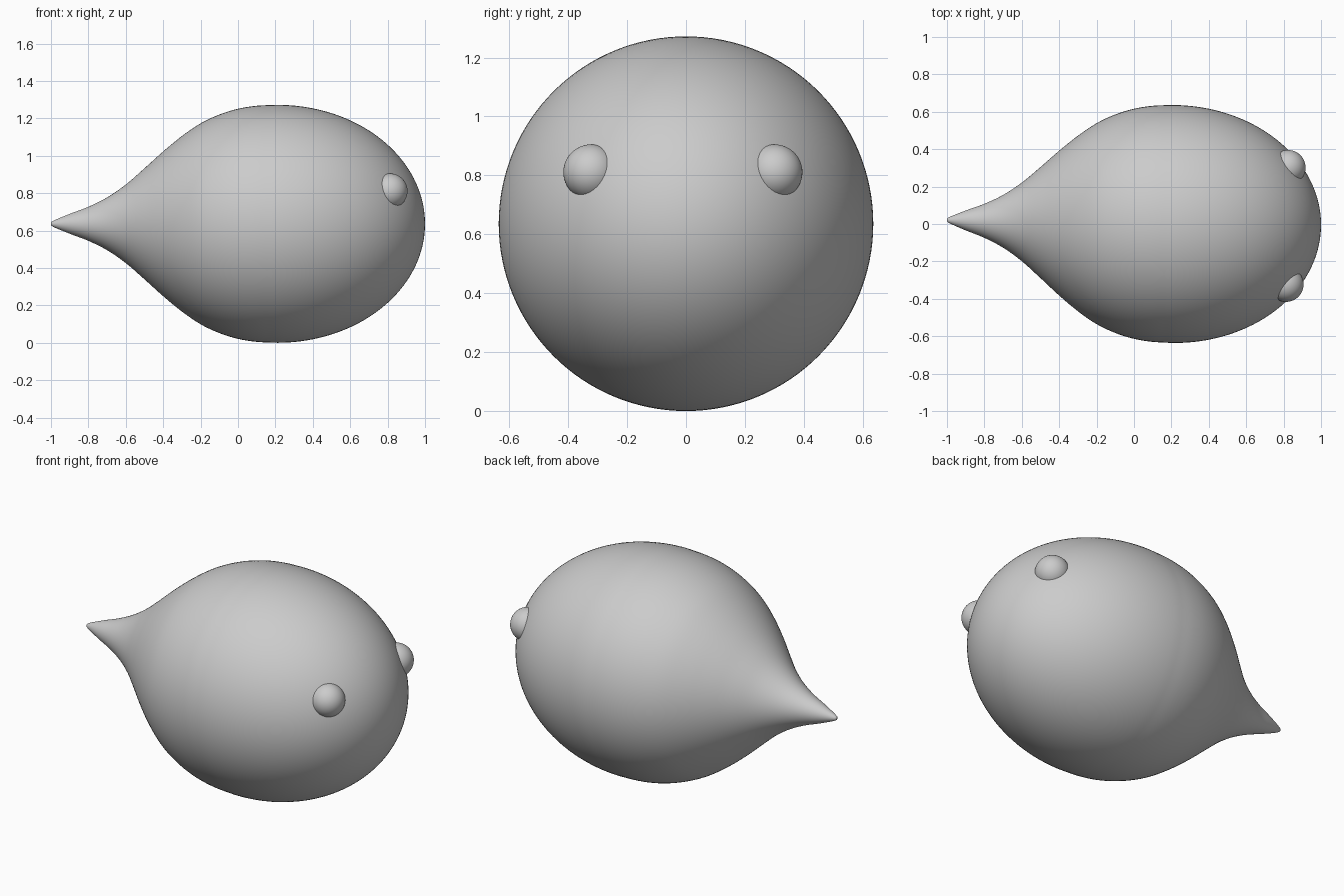
import bpy, bmesh, math
from mathutils import Matrix, Vector

cube = bpy.data.objects.get("Cube")
if cube:
    bpy.data.objects.remove(cube, do_unlink=True)

RADIUS = 0.636
BELLY_X = 0.21
NOSE_LENGTH = 0.79
TURN = Matrix.Rotation(math.radians(-1), 4, 'Z')
PIVOT = Vector((BELLY_X, 0, RADIUS))

grey = bpy.data.materials.new("plain grey")
grey.use_nodes = True
grey.diffuse_color = (0.6, 0.6, 0.6, 1)
bsdf = grey.node_tree.nodes["Principled BSDF"]
bsdf.inputs["Base Color"].default_value = (0.6, 0.6, 0.6, 1)


def finish(bm, name):
    """Apply the slight turn, place the part and shade it smooth."""
    bmesh.ops.recalc_face_normals(bm, faces=bm.faces)
    bm.transform(Matrix.Translation(PIVOT) @ TURN)
    mesh = bpy.data.meshes.new(name)
    bm.to_mesh(mesh)
    bm.free()
    mesh.materials.append(grey)
    for poly in mesh.polygons:
        poly.use_smooth = True
    obj = bpy.data.objects.new(name, mesh)
    bpy.context.collection.objects.link(obj)
    return obj


def smooth_profile(points, steps):
    """Catmull-Rom curve through the profile points."""
    pts = [Vector(p) for p in points]
    pts = [2 * pts[0] - pts[1]] + pts + [2 * pts[-1] - pts[-2]]
    out = []
    for a, b, c, d in zip(pts, pts[1:], pts[2:], pts[3:]):
        for i in range(steps):
            t = i / steps
            out.append(0.5 * (2 * b + (c - a) * t + (2 * a - 5 * b + 4 * c - d) * t * t
                              + (3 * b - a - 3 * c + d) * t ** 3))
    return out


# Body profile: drawn-out tail point, then a half ellipse for the blunt end
tail = [(-1.0, 0.0), (-0.99, 0.015), (-0.9, 0.053), (-0.8, 0.091), (-0.7, 0.141),
        (-0.6, 0.21), (-0.5, 0.297), (-0.4, 0.387), (-0.3, 0.469), (-0.2, 0.537),
        (-0.1, 0.584), (0.0, 0.615), (0.1, 0.631), (BELLY_X, RADIUS)]
profile = smooth_profile(tail, 5)
for i in range(41):
    a = math.pi / 2 * i / 40
    profile.append(Vector((BELLY_X + NOSE_LENGTH * math.sin(a), RADIUS * math.cos(a))))

# Body: the profile spun about the long axis
bm = bmesh.new()
verts = [bm.verts.new((p.x - BELLY_X, 0, max(p.y, 0))) for p in profile]
edges = [bm.edges.new(pair) for pair in zip(verts, verts[1:])]
bmesh.ops.spin(bm, geom=verts + edges, cent=(0, 0, 0), axis=(1, 0, 0),
               angle=2 * math.pi, steps=128, use_duplicate=False)
bmesh.ops.remove_doubles(bm, verts=bm.verts, dist=0.00005)
finish(bm, "body")

# Eyes: a mirrored pair of spheres sunk into the blunt end
for name, side in (("left_eye", 1), ("right_eye", -1)):
    bm = bmesh.new()
    bmesh.ops.create_uvsphere(bm, u_segments=48, v_segments=24, radius=0.094)
    bm.transform(Matrix.Translation((0.818 - BELLY_X, side * 0.312, 0.811 - RADIUS)))
    finish(bm, name)
